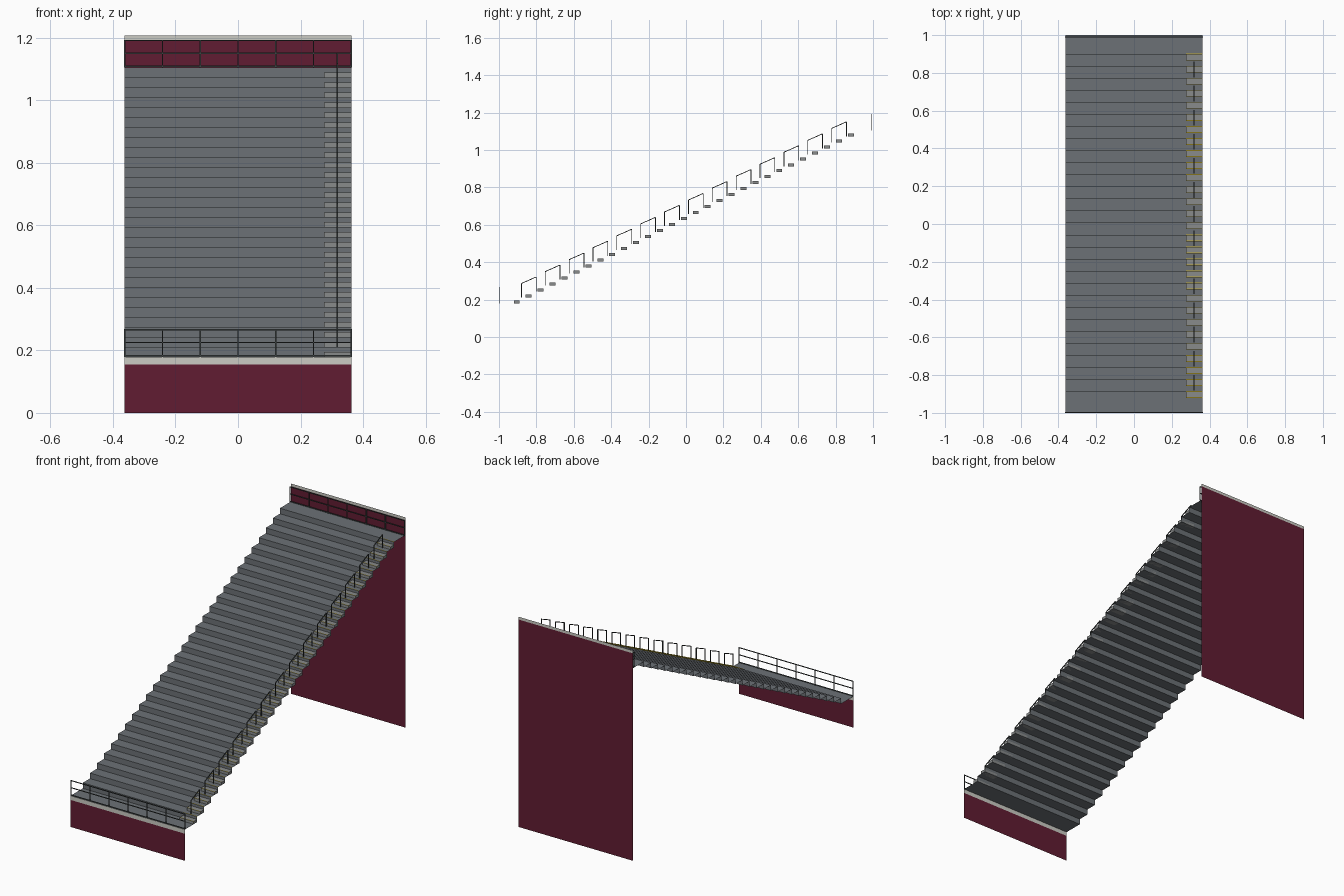
import bpy, bmesh
from mathutils import Vector

if "Cube" in bpy.data.objects:
    bpy.data.objects.remove(bpy.data.objects["Cube"])

W = 0.3625                 # half width of the stand
N = 29                     # number of risers
RUN, RISE = 0.0638, 0.0319
Y0, Z0 = -0.889, 0.179     # first riser
AX0, AX1 = 0.275, W        # aisle on the right


def mat(name, col):
    m = bpy.data.materials.new(name)
    m.diffuse_color = (*col, 1)
    m.use_nodes = True
    m.node_tree.nodes["Principled BSDF"].inputs["Base Color"].default_value = m.diffuse_color
    return m


CONCRETE = mat("concrete", (0.15, 0.165, 0.18))
STEP = mat("aisle_grey", (0.25, 0.26, 0.26))
MAROON = mat("maroon", (0.12, 0.012, 0.032))
CAP = mat("pale_cap", (0.6, 0.6, 0.55))
METAL = mat("rail_metal", (0.05, 0.06, 0.06))
YELLOW = mat("yellow", (0.6, 0.45, 0.03))


def finish(name, bm, material):
    me = bpy.data.meshes.new(name)
    bm.to_mesh(me)
    bm.free()
    me.materials.append(material)
    ob = bpy.data.objects.new(name, me)
    bpy.context.collection.objects.link(ob)
    return ob


def box(bm, lo, hi):
    vs = bmesh.ops.create_cube(bm, size=1)["verts"]
    for v in vs:
        v.co = Vector([lo[i] if v.co[i] < 0 else hi[i] for i in range(3)])


def sheet(bm, profile, x0, x1):
    """Sweep a (y, z) profile across x as an open sheet."""
    rows = [(bm.verts.new((x0, y, z)), bm.verts.new((x1, y, z))) for y, z in profile]
    for (a, b), (c, d) in zip(rows, rows[1:]):
        bm.faces.new((a, b, d, c))


def bar(bm, a, b, t=0.004):
    """Square bar between two points."""
    a, b = Vector(a), Vector(b)
    d = b - a
    vs = bmesh.ops.create_cube(bm, size=1)["verts"]
    rot = d.to_track_quat('Z', 'Y')
    for v in vs:
        v.co = (a + b) / 2 + rot @ Vector((v.co.x * t, v.co.y * t, v.co.z * d.length))


# stepped terrace, a thin folded sheet
profile = [(-1, Z0)]
for k in range(N):
    y = Y0 + k * RUN
    profile += [(y, Z0 + k * RISE), (y, Z0 + (k + 1) * RISE)]
ZT = Z0 + N * RISE
profile.append((1, ZT))
bm = bmesh.new()
sheet(bm, profile, -W, W)
finish("terrace", bm, CONCRETE)

# front and back walls with pale top bands
for name, y, zs in (("front", -1, (0, 0.155, Z0)), ("back", 1, (0, 1.19, 1.206))):
    s = -1 if y > 0 else 1
    for part, z0, z1, m in (("wall", zs[0], zs[1], MAROON), ("wall_cap", zs[1], zs[2], CAP)):
        bm = bmesh.new()
        sheet(bm, [(y, z0), (y, z1)], -W * s, W * s)
        finish(f"{name}_{part}", bm, m)

# half-height aisle steps with yellow nosings
steps, nosing = bmesh.new(), bmesh.new()
for k in range(N):
    y, z = Y0 + k * RUN, Z0 + k * RISE
    box(steps, (AX0, y - RUN / 2, z), (AX1, y, z + RISE / 2))
    for yy, zz in ((y - RUN / 2, z + RISE / 2), (y, z + RISE)):
        sheet(nosing, [(yy, zz + 0.0006), (yy + 0.004, zz + 0.0006)], AX0, AX1)
finish("aisle_steps", steps, STEP)
finish("step_nosings", nosing, YELLOW)

# aisle handrails, one hoop every two steps
bm = bmesh.new()
x = 0.317
for i in range(14):
    k = 2 * i + 1
    ya, za = Y0 + (k - 1) * RUN + 0.009, Z0 + k * RISE
    yb, zb = ya + 0.079, za + RISE
    bar(bm, (x, ya, za), (x, ya, za + 0.076))
    bar(bm, (x, yb, zb), (x, yb, zb + 0.078))
    bar(bm, (x, ya, za + 0.075), (x, yb, zb + 0.078))
finish("aisle_handrails", bm, METAL)

# front and back guard rails
for name, y, z in (("front_guard_rail", -0.998, Z0), ("back_guard_rail", 0.99, ZT)):
    bm = bmesh.new()
    for i in range(7):
        px = -W + i * W / 3
        bar(bm, (px, y, z), (px, y, z + 0.088))
    for h in (0.004, 0.046, 0.087):
        bar(bm, (-W - 0.002, y, z + h), (W + 0.002, y, z + h))
    finish(name, bm, METAL)
